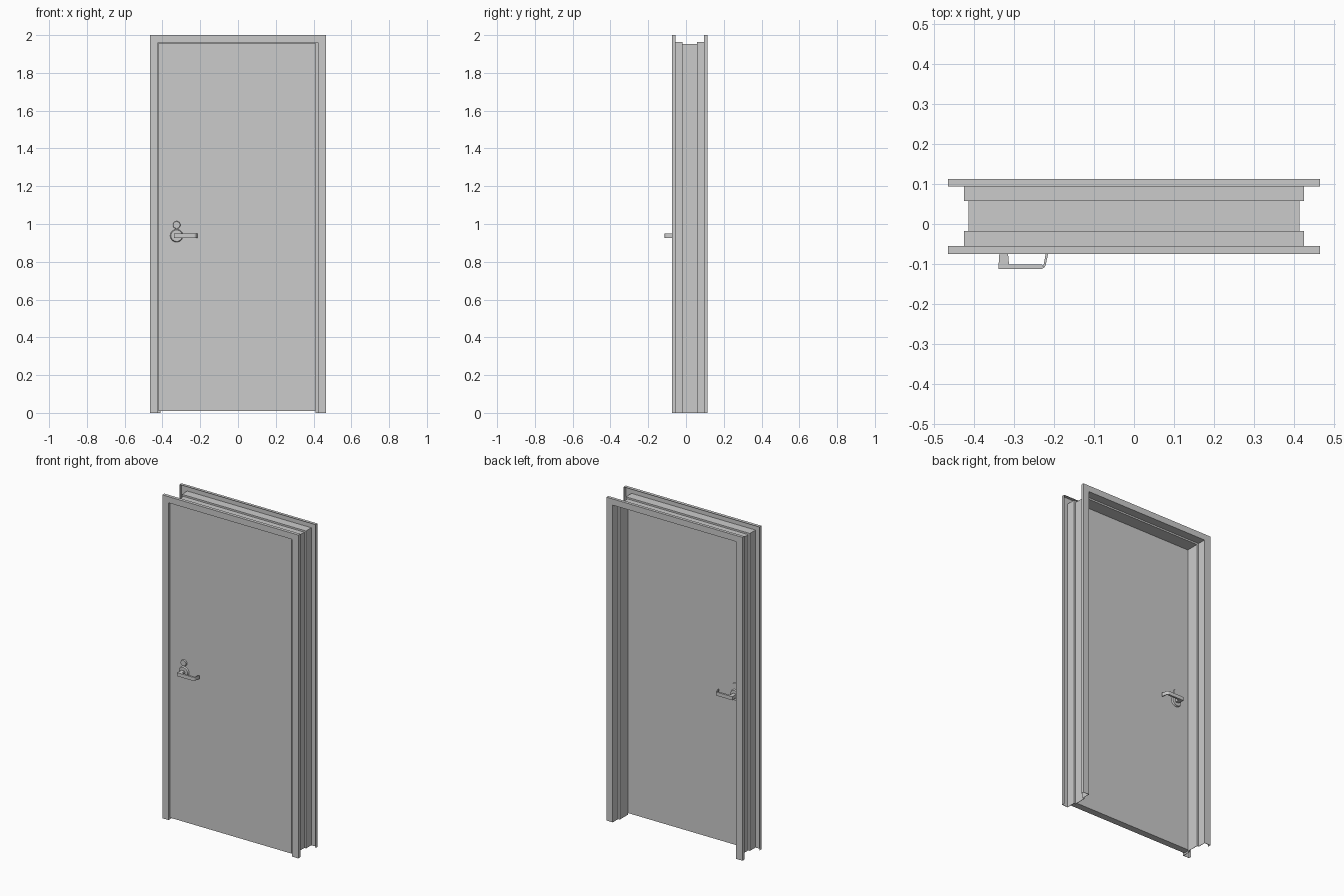
import bpy, bmesh, math
from mathutils import Matrix

if "Cube" in bpy.data.objects:
    bpy.data.objects.remove(bpy.data.objects["Cube"])

W, H = 0.465, 2.0            # frame half width and height
DOOR_FRONT, DOOR_BACK = -0.062, -0.020
HANDLE_X, HANDLE_Z, BOLT_Z = -0.325, 0.938, 0.995


def finish(bm, name, smooth=False):
    bmesh.ops.recalc_face_normals(bm, faces=bm.faces)
    me = bpy.data.meshes.new(name)
    bm.to_mesh(me)
    bm.free()
    ob = bpy.data.objects.new(name, me)
    bpy.context.collection.objects.link(ob)
    if smooth:
        bpy.ops.object.select_all(action='DESELECT')
        ob.select_set(True)
        bpy.context.view_layer.objects.active = ob
        bpy.ops.object.shade_smooth_by_angle(angle=math.radians(35))
    return ob


def box(name, lo, hi):
    bm = bmesh.new()
    bmesh.ops.create_cube(bm, size=1)
    for v in bm.verts:
        v.co = [(lo[i] + hi[i]) / 2 + v.co[i] * (hi[i] - lo[i]) for i in range(3)]
    return finish(bm, name)


# disc, cone or rod standing out of a door face; d runs away from the face
def disc(name, face, s, x, z, r0, r1, d0, d1):
    bm = bmesh.new()
    bmesh.ops.create_cone(bm, cap_ends=True, segments=32, radius1=r0, radius2=r1,
                          depth=d1 - d0)
    bm.transform(Matrix.Translation((x, face + s * (d0 + d1) / 2, z)) @
                 Matrix.Rotation(-s * math.pi / 2, 4, 'X'))
    return finish(bm, name, True)


# pressed sheet frame: (inset from outer edge, y), room side then wall side
T = 0.002
inner = [(0, -0.055), (0, -0.075), (0.0425, -0.075), (0.0425, -0.018 - T),
         (0.054, -0.018 - T), (0.054, 0.058 + T), (0.0425, 0.058 + T),
         (0.0425, 0.1125), (0, 0.1125), (0, 0.094)]
outer = [(T, -0.055), (T, -0.075 + T), (0.0405, -0.075 + T), (0.0405, -0.018),
         (0.052, -0.018), (0.052, 0.058), (0.0405, 0.058),
         (0.0405, 0.1125 - T), (T, 0.1125 - T), (T, 0.094)]
profile = inner + outer[::-1]
bm = bmesh.new()
rings = []
for sx, top in ((-1, False), (-1, True), (1, True), (1, False)):
    rings.append([bm.verts.new((sx * (W - o), y, H - 0.9 * o if top else 0))
                  for o, y in profile])
n = len(profile)
for a, b in zip(rings, rings[1:]):
    for i in range(n):
        j = (i + 1) % n
        bm.faces.new((a[i], a[j], b[j], b[i]))
m = len(inner)
for r in (rings[0], rings[-1]):          # end caps at the floor
    for i in range(m - 1):
        bm.faces.new((r[i], r[i + 1], r[n - 2 - i], r[n - 1 - i]))
finish(bm, "door_frame")

# door leaf in the front rebate
box("door_leaf", (-0.421, DOOR_FRONT, 0.01), (0.411, DOOR_BACK, 1.957))


# lever outline in plan (x, distance from door), extruded in z
def lever(name, face, s):
    pts = [(-0.338, 0.0505), (-0.338, 0.0385), (-0.336, 0.008), (-0.315, 0.008),
           (-0.312, 0.0385)]
    # inside of the bend, then the outside back again
    pts += [(-0.234 + 0.008 * math.sin(t), 0.0465 - 0.008 * math.cos(t))
            for t in [i * math.pi / 10 for i in range(5)]]
    pts += [(-0.220, 0.010), (-0.214, 0.010)]
    pts += [(-0.234 + 0.0145 * math.cos(t), 0.036 + 0.0145 * math.sin(t))
            for t in [i * math.pi / 12 for i in range(7)]]
    bm = bmesh.new()
    f = bm.faces.new([bm.verts.new((x, face + s * d, HANDLE_Z - 0.011))
                      for x, d in pts])
    ext = bmesh.ops.extrude_face_region(bm, geom=[f])
    for v in ext['geom']:
        if isinstance(v, bmesh.types.BMVert):
            v.co.z += 0.022
    return finish(bm, name, True)


# matching hardware on both faces
for side, face, s in (("front", DOOR_FRONT, -1), ("back", DOOR_BACK, 1)):
    disc(side + "_handle_rose", face, s, HANDLE_X, HANDLE_Z, 0.034, 0.030, 0, 0.009)
    disc(side + "_handle_stem", face, s, HANDLE_X, HANDLE_Z, 0.011, 0.011, 0.008, 0.042)
    lever(side + "_lever", face, s)
    disc(side + "_lock_collar", face, s, HANDLE_X, BOLT_Z, 0.020, 0.018, 0,
         0.009 if s < 0 else 0.004)
